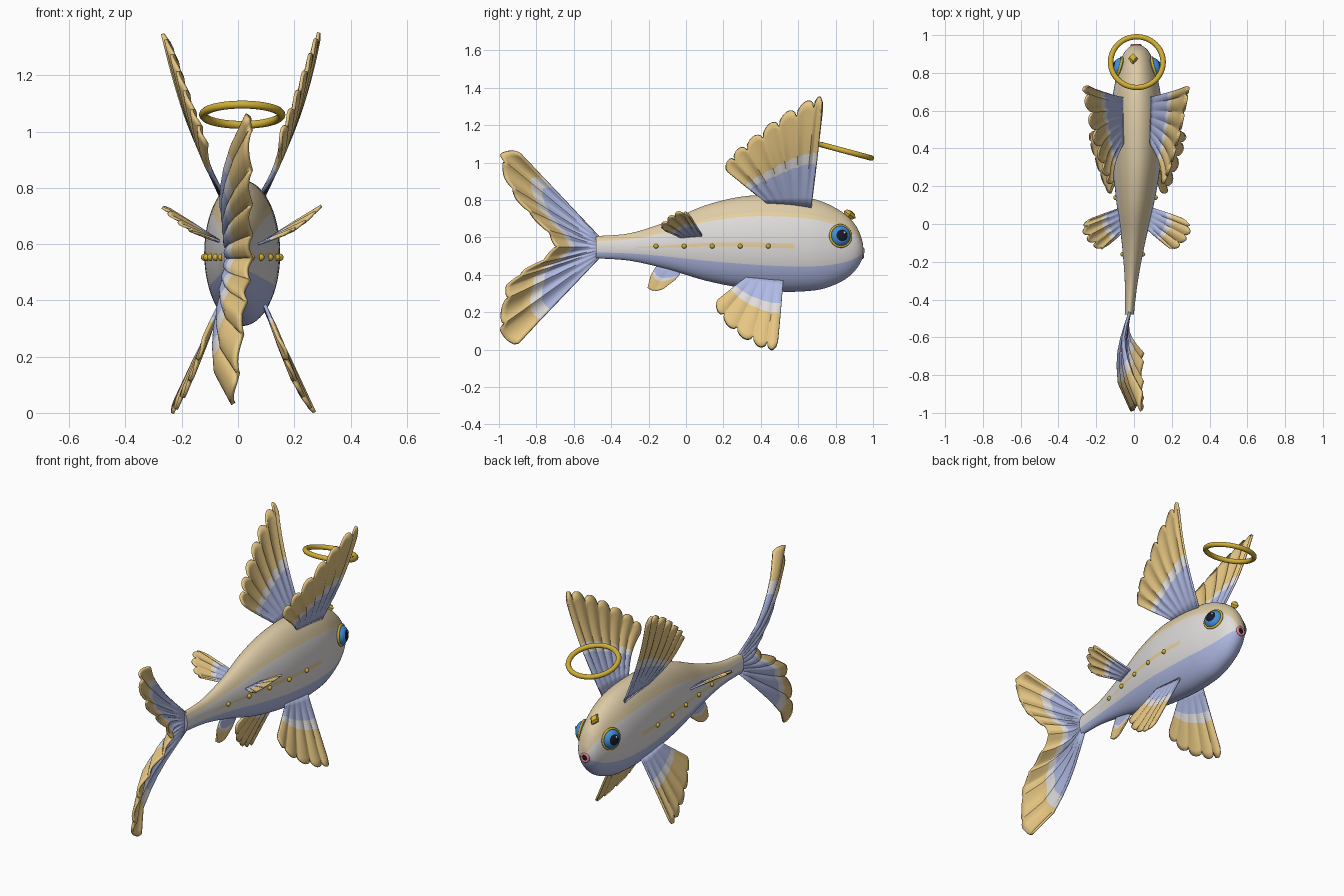
import bpy, bmesh, math
from mathutils import Vector, Matrix

if "Cube" in bpy.data.objects:
    bpy.data.objects.remove(bpy.data.objects["Cube"])

CX = 0.015  # symmetry plane of the paired parts


def material(name, r, g, b):
    m = bpy.data.materials.new(name)
    lin = [((c / 255 + 0.055) / 1.055) ** 2.4 if c > 10 else c / 3295 for c in (r, g, b)]
    m.diffuse_color = (*lin, 1)
    m.use_nodes = True
    m.node_tree.nodes["Principled BSDF"].inputs["Base Color"].default_value = m.diffuse_color
    return m


TAN = material("fin_tan", 230, 198, 130)
BLUE = material("pale_blue", 176, 186, 228)
WHITE = material("pearl_white", 224, 221, 220)
BACK = material("back_tan", 221, 203, 166)
CREAM = material("cream", 230, 209, 160)
GOLD = material("gold", 208, 175, 55)
IRIS = material("eye_blue", 65, 145, 220)
DARK = material("pupil_dark", 22, 26, 42)
PINK = material("lip_pink", 232, 135, 145)


def finish(name, bm, mats, angle=60):
    bmesh.ops.recalc_face_normals(bm, faces=bm.faces)
    me = bpy.data.meshes.new(name)
    bm.to_mesh(me)
    bm.free()
    for m in mats:
        me.materials.append(m)
    ob = bpy.data.objects.new(name, me)
    bpy.context.collection.objects.link(ob)
    bpy.context.view_layer.objects.active = ob
    ob.select_set(True)
    bpy.ops.object.shade_smooth_by_angle(angle=math.radians(angle))
    ob.select_set(False)
    return ob


def catmull(pts, steps):
    out = []
    for i in range(len(pts) - 1):
        a, b, c, d = (pts[min(max(i + k, 0), len(pts) - 1)] for k in (-1, 0, 1, 2))
        for s in range(steps):
            t = s / steps
            out.append([0.5 * (2 * q + (r - p) * t + (2 * p - 5 * q + 4 * r - w) * t * t
                               + (3 * q - p - 3 * r + w) * t ** 3)
                        for p, q, r, w in zip(a, b, c, d)])
    return out + [list(pts[-1])]


def along(pts, t):
    """Point at t (0..1) on an evenly parametrised polyline."""
    f = t * (len(pts) - 1)
    i = min(int(f), len(pts) - 2)
    return Vector(pts[i]).lerp(Vector(pts[i + 1]), f - i)


# Body: rings of (y, bottom, top, half width), coloured in bands by height
PROFILE = [(-.48, .488, .607, .024), (-.3, .475, .622, .035), (-.1, .43, .685, .062),
           (.1, .37, .77, .098), (.3, .33, .818, .125), (.5, .31, .827, .135),
           (.65, .313, .812, .13), (.75, .33, .782, .115), (.85, .375, .725, .09),
           (.91, .43, .66, .065), (.94, .48, .59, .035), (.948, .515, .545, .012)]
SEG = 64
bm = bmesh.new()
rings = []
for y, lo, hi, w in catmull(PROFILE, 6):
    cx = CX - 0.04 * max(0, (0.35 - y) / 0.83) ** 1.3
    rings.append([bm.verts.new((cx + w * math.cos(a), y, (lo + hi) / 2 + (hi - lo) / 2 * math.sin(a)))
                  for a in (2 * math.pi * k / SEG for k in range(SEG))])
for r0, r1 in zip(rings, rings[1:]):
    for k in range(SEG):
        j = (k + 1) % SEG
        f = bm.faces.new((r0[k], r0[j], r1[j], r1[k]))
        v = math.sin(2 * math.pi * (k + 0.5) / SEG)
        y = r0[k].co.y
        f.material_index = 0 if v > .66 else 1 if v > .52 else 2 if v > -.5 else 3
        if -.1 < v < 0 and -.3 < y < .58:   # thin side line
            f.material_index = 1
for end, mat in ((rings[0], 3), (rings[-1], 2)):
    bm.faces.new(end).material_index = mat
finish("body", bm, [BACK, CREAM, WHITE, BLUE])


def fin(name, root, tips, lobes, bands, scallop=.08, ridge=.006, thick=.012, bend=None):
    """Fan of rounded rays between a root line and a tip line, banded root to tip."""
    b0, b1 = bands
    rows = ([b0 * i / 4 for i in range(4)] + [b0 + (b1 - b0) * i / 2 for i in range(2)]
            + [b1 + (1 - b1) * i / 6 for i in range(7)])
    n = lobes * 10
    normal = (Vector(root[-1]) - Vector(root[0])).cross(
        along(tips, .5) - along(root, .5)).normalized()
    bm = bmesh.new()
    grid = []
    for i in range(n + 1):
        t = i / n
        bump = abs(math.sin(math.pi * lobes * t))
        a, b = along(root, t), along(tips, t)
        col = []
        for r in rows:
            q = r * (1 - scallop * (1 - math.sqrt(bump)) * r ** 2)
            p = a.lerp(b, q) + normal * ridge * (bump - .5) * min(1, 2 * r)
            if bend:
                p += bend(t, r)
            col.append(bm.verts.new(p))
        grid.append(col)
    for c0, c1 in zip(grid, grid[1:]):
        for k in range(len(rows) - 1):
            f = bm.faces.new((c0[k], c0[k + 1], c1[k + 1], c1[k]))
            mid = (rows[k] + rows[k + 1]) / 2
            f.material_index = 0 if mid < b0 else 1 if mid < b1 else 2
    ob = finish(name, bm, [BLUE, WHITE, TAN], 50)
    mod = ob.modifiers.new("thickness", 'SOLIDIFY')
    mod.thickness = thick
    mod.offset = 0


def sided(pts, s):
    return [(CX + s * x, y, z) for x, y, z in pts]


for s, side in ((1, "right"), (-1, "left")):
    # Upper wing fin
    fin(side + "_wing_fin",
        sided([(.07, .67, .755), (.07, .43, .785)], s),
        sided([(.28, .735, 1.35), (.275, .69, 1.35), (.255, .59, 1.30), (.235, .49, 1.24), (.21, .4, 1.17),
               (.185, .31, 1.1), (.16, .24, 1.04), (.135, .2, .97)], s),
        7, (.4, .5), .1, .012, .012,
        lambda t, r, s=s: Vector((s * .02 * math.sin(math.pi * r), 0, 0)))
    # Lower fin
    fin(side + "_lower_fin",
        sided([(.08, .52, .37), (.08, .32, .385)], s),
        sided([(.255, .485, 0), (.25, .43, .0), (.225, .35, .035), (.195, .26, .09),
               (.165, .185, .17), (.14, .15, .25)], s),
        5, (.34, .48), .12, .009)
    # Small side fin
    fin(side + "_side_fin",
        sided([(.075, .09, .605), (.055, -.03, .6)], s),
        sided([(.265, .02, .72), (.29, -.02, .74), (.275, -.07, .725), (.24, -.11, .69),
               (.2, -.14, .66), (.165, -.12, .64)], s),
        5, (.42, .55), .14, .007, .009)

# Single fin under the tail stem
fin("rear_belly_fin", [(.005, -.02, .42), (-.005, -.16, .445)],
    [(.005, -.06, .37), (0, -.12, .325), (0, -.175, .305), (-.005, -.205, .33), (-.005, -.19, .39)],
    2, (.4, .55), .08, .004, .01)

# Tail fin: swaying surface whose sideways offset differs on the upper and lower edge
UPPER = [(0, 0, 0), (-.036, 0, 0), (-.03, 0, 0), (.005, 0, 0), (.06, 0, 0)]
MIDDLE = [(0, 0, 0), (-.015, 0, 0), (-.015, 0, 0), (.02, 0, 0), (.065, 0, 0)]
LOWER = [(0, 0, 0), (-.04, 0, 0), (-.065, 0, 0), (-.06, 0, 0), (0, 0, 0)]


def sway(t, r):
    u = 1 - 2 * t
    edge = UPPER if u > 0 else LOWER
    return along(MIDDLE, r).lerp(along(edge, r), abs(u) ** 1.3)


fin("tail_fin", [(-.022, -.465, .605), (-.022, -.465, .488)],
    [(-.022, y, z) for y, z in
     [(-.91, 1.07), (-1.0, 1.05), (-.97, .92), (-.91, .81), (-.82, .71), (-.73, .62), (-.7, .55),
      (-.76, .48), (-.87, .42), (-.96, .34), (-.985, .22), (-1.0, .1), (-.92, .01)]],
    10, (.58, .7), .05, .014, .014, sway)


def solid(name, kind, mats, matrix, rule=None, **kw):
    bm = bmesh.new()
    if kind == "sphere":
        bmesh.ops.create_uvsphere(bm, **kw)
    else:   # torus around local z
        major, minor, n, m = kw["major"], kw["minor"], 64, 12
        vs = [[bm.verts.new(((major + minor * math.cos(b)) * math.cos(a),
                             (major + minor * math.cos(b)) * math.sin(a), minor * math.sin(b)))
               for b in (2 * math.pi * j / m for j in range(m))]
              for a in (2 * math.pi * i / n for i in range(n))]
        for i in range(n):
            for j in range(m):
                bm.faces.new((vs[i][j], vs[(i + 1) % n][j],
                              vs[(i + 1) % n][(j + 1) % m], vs[i][(j + 1) % m]))
    if rule:
        for f in bm.faces:
            f.material_index = rule(f.calc_center_median())
    bm.transform(matrix)
    return finish(name, bm, mats, 40)


def facing(pos, direction):
    return Matrix.Translation(pos) @ Vector(direction).to_track_quat('Z', 'Y').to_matrix().to_4x4()


for s, side in ((1, "right"), (-1, "left")):
    # Eye with pupil, gold rim and glint
    frame = facing((CX + s * .09, .825, .607), (s, .3, .12))
    solid(side + "_eye", "sphere", [IRIS, DARK], frame @ Matrix.Diagonal((1, 1, .75, 1)),
          lambda c: int(c.z > .047), u_segments=32, v_segments=32, radius=.056)
    solid(side + "_eye_rim", "torus", [GOLD], frame @ Matrix.Translation((0, 0, .006)),
          major=.057, minor=.007)
    solid(side + "_eye_glint", "sphere", [WHITE], frame @ Matrix.Translation((.012, .014, .039)),
          u_segments=12, v_segments=8, radius=.007)
    # Studs along the side line
    for i, (y, x) in enumerate([(-.16, .053), (-.01, .08), (.14, .105), (.29, .124), (.44, .134)]):
        cx = CX - 0.04 * max(0, (0.35 - y) / 0.83) ** 1.3
        solid(f"{side}_stud_{i + 1}", "sphere", [GOLD], Matrix.Translation((cx + s * x, y, .553)),
              u_segments=16, v_segments=10, radius=.013)

# Forehead gem
solid("forehead_gem", "sphere", [GOLD],
      facing((-.005, .875, .722), (0, .55, .83)) @ Matrix.Diagonal((.027, .036, .022, 1)),
      u_segments=4, v_segments=4, radius=1)
# Mouth
lips = facing((.01, .945, .515), (0, 1, -.05))
solid("lips", "torus", [PINK], lips, major=.022, minor=.008)
solid("mouth_opening", "sphere", [DARK], lips @ Matrix.Diagonal((1, 1, .3, 1)),
      u_segments=24, v_segments=12, radius=.02)
# Halo
solid("halo", "torus", [GOLD],
      Matrix.Translation((CX, .857, 1.06)) @ Matrix.Rotation(math.radians(-15), 4, 'X'),
      major=.139, minor=.0145)
